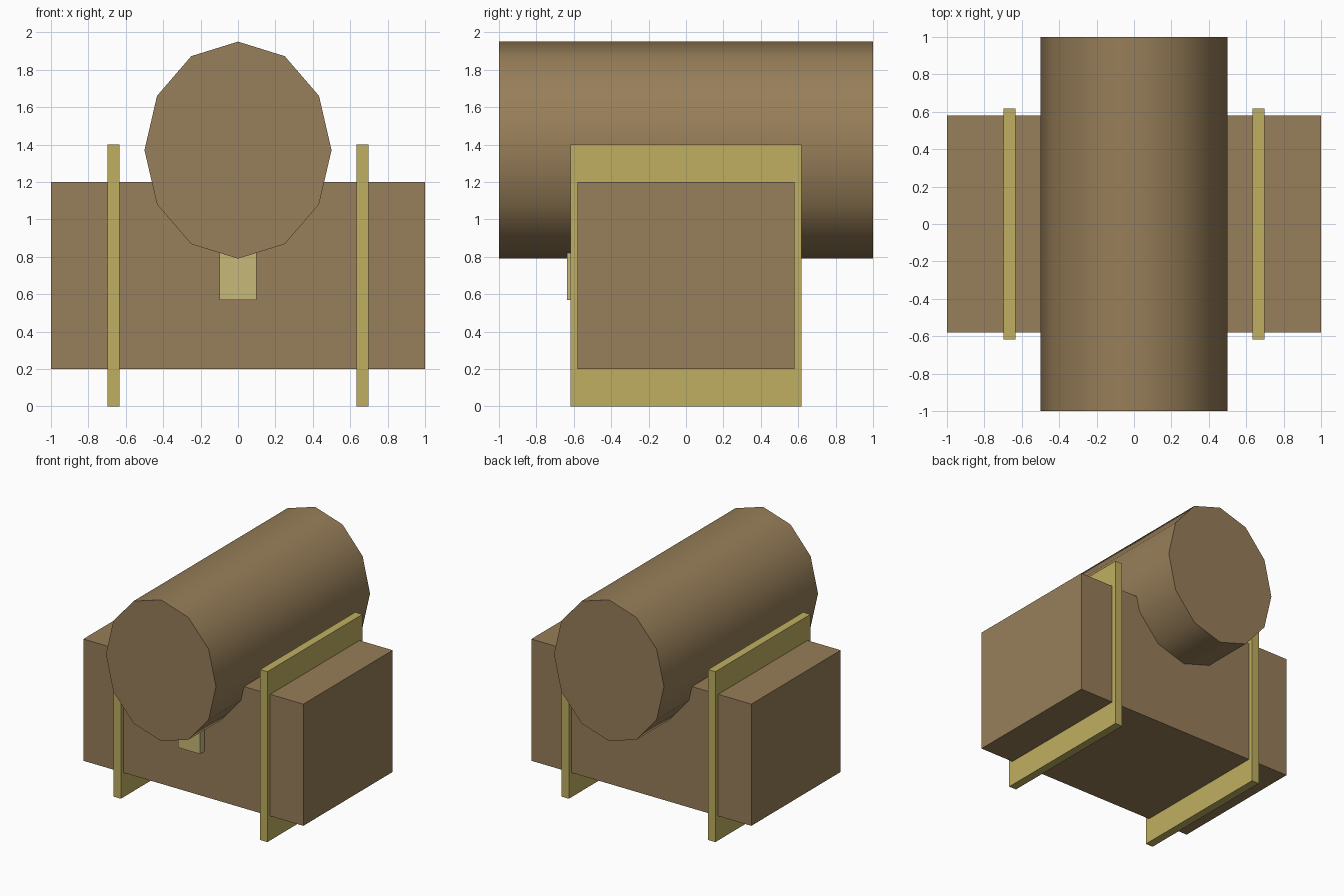
import bpy
import math

if "Cube" in bpy.data.objects:
    bpy.data.objects.remove(bpy.data.objects["Cube"])


def material(name, rgb):
    mat = bpy.data.materials.new(name)
    mat.diffuse_color = (*rgb, 1)
    mat.use_nodes = True
    mat.node_tree.nodes["Principled BSDF"].inputs["Base Color"].default_value = mat.diffuse_color
    return mat


def box(name, lo, hi, mat):
    centre = [(a + b) / 2 for a, b in zip(lo, hi)]
    bpy.ops.mesh.primitive_cube_add(size=1, location=centre)
    obj = bpy.context.object
    obj.name = name
    obj.scale = [b - a for a, b in zip(lo, hi)]
    bpy.ops.object.transform_apply(location=False, rotation=False, scale=True)
    obj.data.materials.append(mat)
    return obj


wood = material("wood", (0.31, 0.21, 0.10))
brass = material("brass", (0.52, 0.43, 0.12))
pale_brass = material("pale_brass", (0.57, 0.48, 0.19))

# Chest body
box("chest_body", (-1, -0.58, 0.2), (1, 0.58, 1.2), wood)

# Barrel lid: 12-sided, lying front to back, taller than wide
bpy.ops.mesh.primitive_cylinder_add(vertices=12, radius=1, depth=2,
                                    location=(0, 0, 1.37),
                                    rotation=(math.pi / 2, 0, 0))
lid = bpy.context.object
lid.name = "barrel_lid"
lid.scale = (0.5, 0.58, 1)
bpy.ops.object.transform_apply(location=False, rotation=True, scale=True)
lid.data.materials.append(wood)
bpy.ops.object.shade_smooth_by_angle(angle=math.radians(45))

# Upright bands through the body
for side, x in (("left", -0.666), ("right", 0.666)):
    box(side + "_band", (x - 0.033, -0.617, 0), (x + 0.033, 0.617, 1.4), brass)

# Front latch, its top tucked into the lid
box("latch", (-0.1, -0.635, 0.57), (0.1, -0.55, 0.9), pale_brass)
